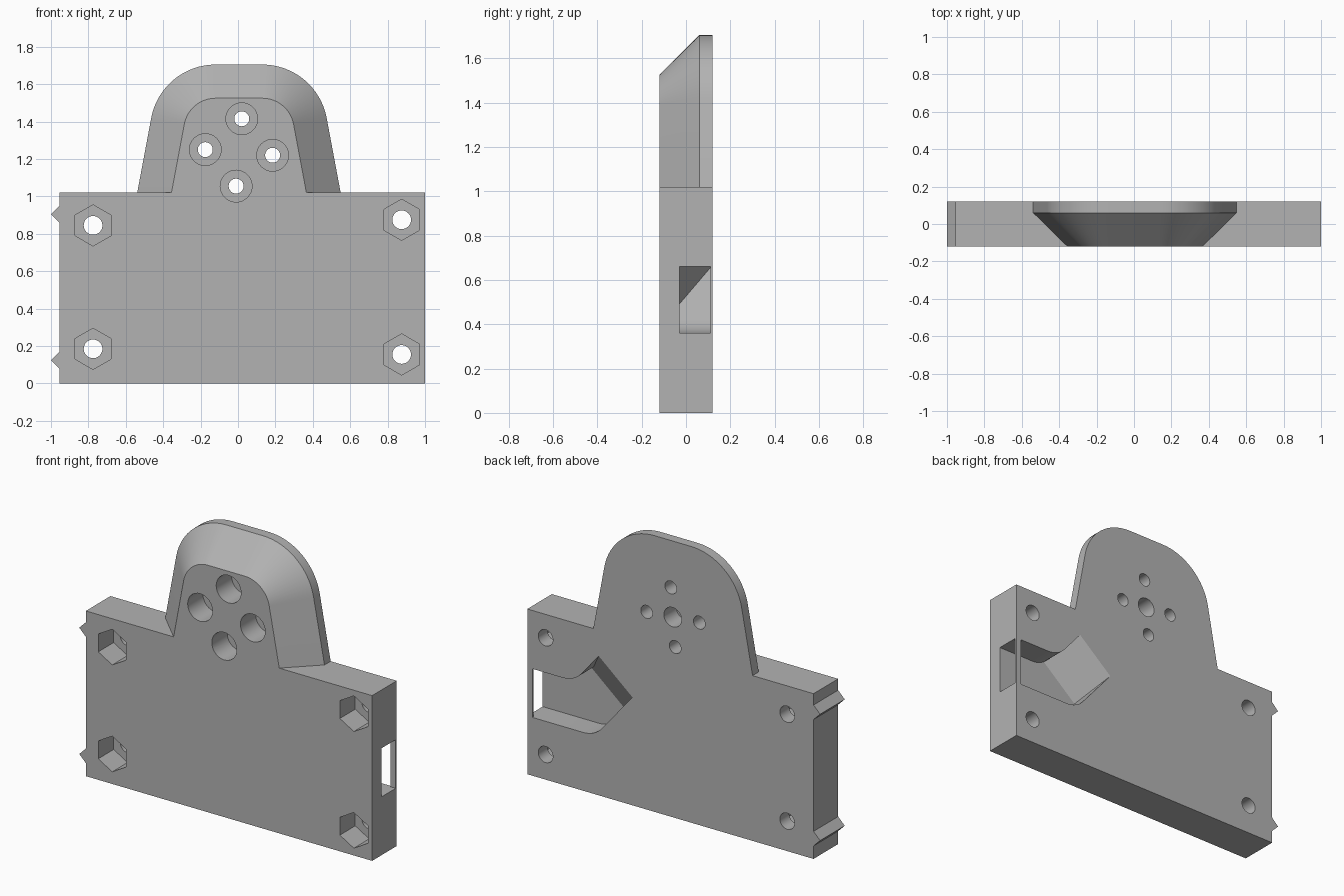
import bpy, bmesh
from math import sin, cos, tan, pi, radians
from mathutils import Matrix, Vector

if "Cube" in bpy.data.objects:
    bpy.data.objects.remove(bpy.data.objects["Cube"])

grey = bpy.data.materials.new("plain_grey")
grey.use_nodes = True
colour = (0.45, 0.45, 0.45, 1)
grey.diffuse_color = colour
grey.node_tree.nodes["Principled BSDF"].inputs["Base Color"].default_value = colour

FRONT, BACK, TOP = -0.12, 0.12, 1.02


def loft(name, rings, matrix=None):
    """Solid through matching (outline, y) rings, outlines lying in x-z."""
    bm = bmesh.new()
    loops = [[bm.verts.new((x, y, z)) for x, z in pts] for pts, y in rings]
    bm.faces.new(loops[0])
    bm.faces.new(loops[-1])
    n = len(loops[0])
    for a, b in zip(loops, loops[1:]):
        for i in range(n):
            j = (i + 1) % n
            bm.faces.new((a[i], a[j], b[j], b[i]))
    if matrix:
        bm.transform(matrix)
    bmesh.ops.recalc_face_normals(bm, faces=bm.faces)
    mesh = bpy.data.meshes.new(name)
    bm.to_mesh(mesh)
    bm.free()
    mesh.materials.append(grey)
    ob = bpy.data.objects.new(name, mesh)
    bpy.context.collection.objects.link(ob)
    return ob


def prism(name, pts, y0, y1, matrix=None):
    return loft(name, [(pts, y0), (pts, y1)], matrix)


def combine(target, tool, operation="DIFFERENCE"):
    """Apply a boolean and discard the tool."""
    tool.hide_render = True
    mod = target.modifiers.new("cut", "BOOLEAN")
    mod.operation, mod.object, mod.solver = operation, tool, "EXACT"
    bpy.context.view_layer.objects.active = target
    bpy.ops.object.modifier_apply(modifier=mod.name)
    bpy.data.objects.remove(tool)


def ring(x, z, r, sides=32):
    return [(x + r * sin(2 * pi * i / sides), z + r * cos(2 * pi * i / sides))
            for i in range(sides)]


def bore(target, x, z, r, y0, y1, sides=32):
    combine(target, prism("bore", ring(x, z, r, sides), y0, y1))


def fillet(a, corner, b, steps=8):
    a, c, b = Vector(a), Vector(corner), Vector(b)
    ts = [i / steps for i in range(steps + 1)]
    return [tuple(a * (1 - t) ** 2 + c * 2 * t * (1 - t) + b * t * t) for t in ts]


# Base plate with two pointed ribs along its right edge
edge = [(-0.955, 0)]
for z in (0.125, 0.905):
    edge += [(-0.955, z - 0.045), (-1, z), (-0.955, z + 0.045)]
plate = prism("mounting_plate", edge + [(-0.955, TOP), (1, TOP), (1, 0)], FRONT, BACK)


# Rounded lug with a broad bevel on its front
def lug_outline(r):
    lean = radians(10.6)
    half = [(0.125 + r * cos(a), 1.355 + r * sin(a))
            for a in [lean + (pi / 2 - lean) * i / 16 for i in range(17)]]
    x, z = half[0]
    foot = x + (z - TOP) * tan(lean)
    half = [(foot, 0.95), (foot, TOP)] + half
    pts = half + [(-x, z) for x, z in reversed(half)]
    return [(x + 0.005, z) for x, z in pts]


lug = loft("lug", [(lug_outline(0.17), FRONT), (lug_outline(0.35), 0.06),
                   (lug_outline(0.35), BACK)])
combine(plate, lug, "UNION")

# Corner screw holes with hexagonal nut pockets
for x, z in ((-0.775, 0.845), (-0.775, 0.185), (0.875, 0.875), (0.875, 0.155)):
    bore(plate, x, z, 0.05, -0.2, 0.2)
    bore(plate, x, z, 0.11, -0.2, 0.03, 6)

# Counterbored holes in the lug, around a blind hole in the back
for x, z in ((0.02, 1.415), (-0.175, 1.25), (0.185, 1.22), (-0.01, 1.055)):
    bore(plate, x, z, 0.04, -0.2, 0.2)
    bore(plate, x, z, 0.085, -0.2, 0.03)
bore(plate, 0.007, 1.235, 0.06, 0.0, 0.2)

# Bent cable channel in the back, its inner end ramping up to the surface
LOW, HIGH, FLOOR = 0.36, 0.66, -0.03
along = Vector((-cos(radians(50)), sin(radians(50))))
across = Vector((along.y, -along.x))
end_low = Vector((0.282, 0.667))
end_high = end_low + across * 0.3


def bend(end, level):
    corner = end - along * ((end.y - level) / along.y)
    return fillet(corner + Vector((0.08, 0)), corner, corner + along * 0.08)


outline = ([(0.966, LOW)] + bend(end_low, LOW) + [tuple(end_low), tuple(end_high)]
           + bend(end_high, HIGH)[::-1] + [(0.966, HIGH)])
channel = prism("channel", outline, FLOOR, 0.2)
axes = Matrix(((along.x, across.x, 0, end_low.x),
               (0, 0, 1, 0),
               (along.y, across.y, 0, end_low.y),
               (0, 0, 0, 1)))
ramp = [(-0.23, FLOOR), (0.02, 0.133), (0.02, -0.1), (-0.23, -0.1)]
combine(channel, prism("ramp", ramp, -0.1, 0.4, axes))
combine(plate, channel)

# Channel mouth in the left end, leaving a thin bridge at the back
mouth = [(0.9, LOW), (1.1, LOW), (1.1, HIGH), (0.9, HIGH)]
combine(plate, prism("mouth", mouth, FLOOR, 0.11))

bpy.ops.object.select_all(action="DESELECT")
plate.select_set(True)
bpy.context.view_layer.objects.active = plate
bpy.ops.object.shade_smooth_by_angle(angle=radians(30))
